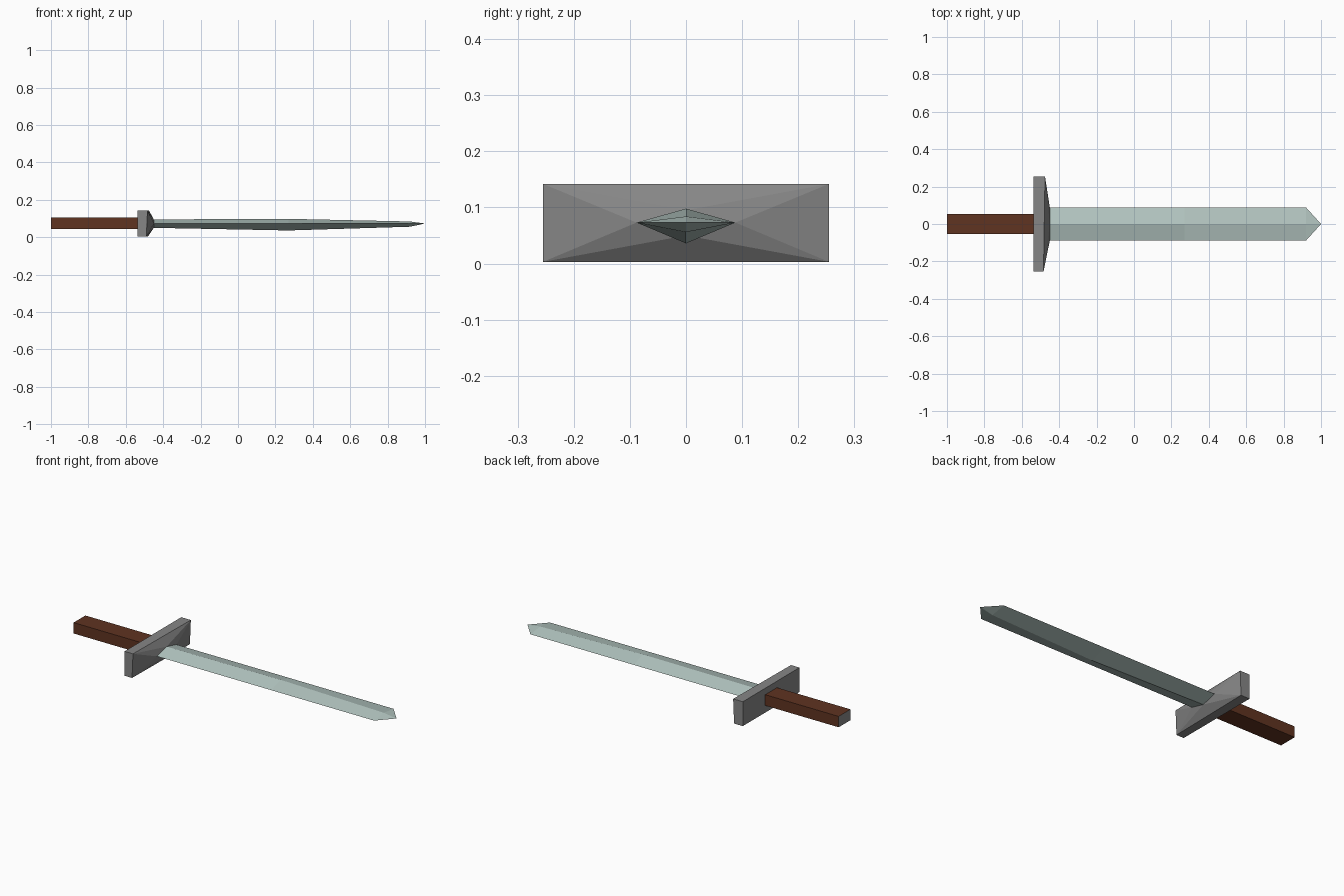
import bpy, bmesh

if "Cube" in bpy.data.objects:
    bpy.data.objects.remove(bpy.data.objects["Cube"])


def material(name, rgb):
    m = bpy.data.materials.new(name)
    m.diffuse_color = (*rgb, 1)
    m.use_nodes = True
    m.node_tree.nodes["Principled BSDF"].inputs["Base Color"].default_value = m.diffuse_color
    return m


steel = material("pale steel", (0.45, 0.56, 0.53))
iron = material("grey iron", (0.24, 0.24, 0.24))
wood = material("brown wood", (0.115, 0.033, 0.015))

MID = 0.073     # height of the cutting edges
HALF = 0.088    # half blade width


def finish(bm, name, *mats):
    bmesh.ops.recalc_face_normals(bm, faces=bm.faces)
    me = bpy.data.meshes.new(name)
    bm.to_mesh(me)
    bm.free()
    for m in mats:
        me.materials.append(m)
    ob = bpy.data.objects.new(name, me)
    bpy.context.collection.objects.link(ob)
    return ob


def diamond(x, top, bottom):
    return [(x, -HALF, MID), (x, 0, top), (x, HALF, MID), (x, 0, bottom)]


def hull(points, name, *mats):
    bm = bmesh.new()
    for p in points:
        bm.verts.new(p)
    bmesh.ops.convex_hull(bm, input=bm.verts[:])
    bmesh.ops.dissolve_limit(bm, angle_limit=0.005, verts=bm.verts[:], edges=bm.edges[:])
    return finish(bm, name, *mats)


# Blade: diamond sections, swelling at mid length, ending in a point
bm = bmesh.new()
rings = [[bm.verts.new(p) for p in diamond(*s)]
         for s in ((-0.45, 0.095, 0.05), (0.27, 0.098, 0.036), (0.92, 0.084, 0.056))]
tip = bm.verts.new((1.0, 0, MID))
bm.faces.new(rings[0])
for i in range(4):
    j = (i + 1) % 4
    for a, b in zip(rings, rings[1:]):
        bm.faces.new((a[i], a[j], b[j], b[i]))
    bm.faces.new((rings[-1][i], rings[-1][j], tip))
finish(bm, "blade", steel)

# Crossguard: slightly skewed plate tapering to the blade root
plate = []
for y in (-0.255, 0.255):
    for z in (0.003, 0.142):
        skew = 0.005 if y > 0 else -0.003
        lean = 0.004 if z > 0.1 else -0.002
        plate += [(-0.537, y, z), (-0.485 + skew + lean, y, z)]
hull(plate + diamond(-0.45, 0.095, 0.05), "crossguard", iron)

# Grip: wooden bar with an iron end face
grip = hull([(x, y, z) for x in (-1.0, -0.53) for y in (-0.053, 0.053)
             for z in (0.043, 0.105)], "grip", wood, iron)
for f in grip.data.polygons:
    f.material_index = 1 if f.normal.x < -0.9 else 0
